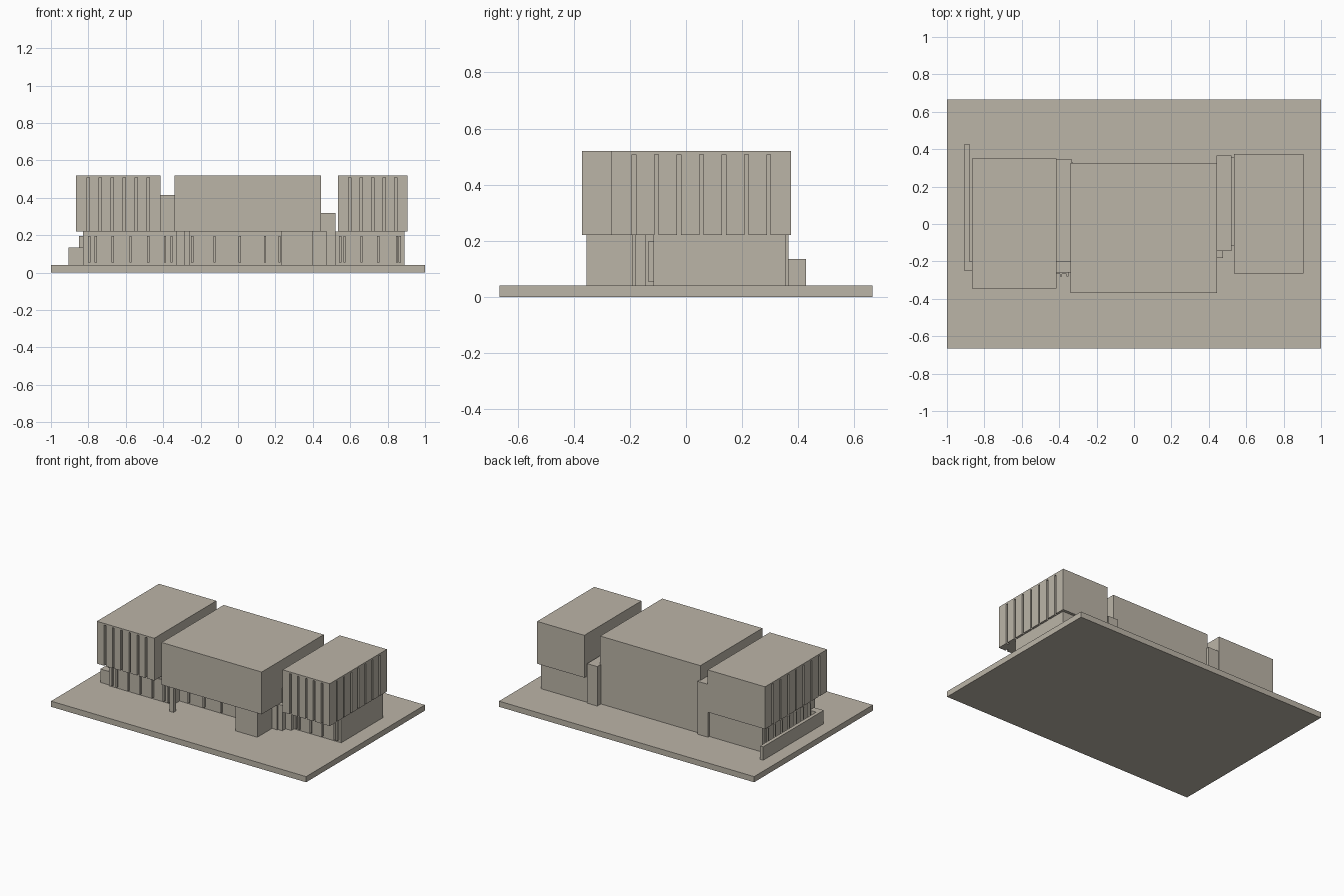
import bpy, bmesh

if "Cube" in bpy.data.objects:
    bpy.data.objects.remove(bpy.data.objects["Cube"])

stone = bpy.data.materials.new("warm_grey")
stone.diffuse_color = (0.50, 0.46, 0.39, 1.0)
stone.use_nodes = True
stone.node_tree.nodes["Principled BSDF"].inputs["Base Color"].default_value = stone.diffuse_color

GROUND, DECK, ROOF = 0.04, 0.22, 0.52


def finish(name, bm):
    bmesh.ops.recalc_face_normals(bm, faces=bm.faces)
    mesh = bpy.data.meshes.new(name)
    bm.to_mesh(mesh)
    bm.free()
    mesh.materials.append(stone)
    obj = bpy.data.objects.new(name, mesh)
    bpy.context.collection.objects.link(obj)
    return obj


def add_prism(bm, outline, z0, z1):
    low = [bm.verts.new((x, y, z0)) for x, y in outline]
    face = bm.faces.new(low)
    new = bmesh.ops.extrude_face_region(bm, geom=[face])["geom"]
    for v in new:
        if isinstance(v, bmesh.types.BMVert):
            v.co.z = z1


def rect(x0, x1, y0, y1):
    return [(x0, y0), (x1, y0), (x1, y1), (x0, y1)]


def prism(name, outline, z0, z1):
    bm = bmesh.new()
    add_prism(bm, outline, z0, z1)
    return finish(name, bm)


def box(name, x0, x1, y0, y1, z0, z1):
    return prism(name, rect(x0, x1, y0, y1), z0, z1)


def ribbed_block(name, x0, x1, y0, y1, grooves, width=0.014, depth=0.018):
    """Upper storey; grooves maps a side (0 front, 1 right, 2 back, 3 left) to a groove count."""
    corners = rect(x0, x1, y0, y1)
    outline = []
    for side, (ax, ay) in enumerate(corners):
        bx, by = corners[(side + 1) % 4]
        length = abs(bx - ax) + abs(by - ay)
        dx, dy = (bx - ax) / length, (by - ay) / length
        outline.append((ax, ay))
        n = grooves.get(side, 0)
        for i in range(1, n + 1):
            mid = length * i / (n + 1)
            for t, d in ((-1, 0), (-1, depth), (1, depth), (1, 0)):
                s = mid + t * width / 2
                outline.append((ax + dx * s - dy * d, ay + dy * s + dx * d))
    bm = bmesh.new()
    add_prism(bm, outline, DECK, ROOF - 0.012)
    add_prism(bm, corners, ROOF - 0.012, ROOF)
    return finish(name, bm)


def window_band(name, a0, a1, wall, mullions, axis="x", out=0.02, z0=0.055, z1=0.197):
    """Glazing plate with upright fins, standing on a wall facing -y (axis x) or -x (axis y)."""
    bm = bmesh.new()

    def bar(s0, s1, d, lo, hi):
        shape = (s0, s1, wall - d, wall) if axis == "x" else (wall - d, wall, s0, s1)
        add_prism(bm, rect(*shape), lo, hi)

    bar(a0, a1, 0.006, z0, z1)
    for m in mullions:
        bar(m - 0.006, m + 0.006, out, z0, z1)
    return finish(name, bm)


# Ground slab
box("ground_slab", -1, 1, -0.665, 0.665, 0, GROUND)

# Upper storeys
ribbed_block("left_upper_block", -0.865, -0.415, -0.345, 0.35, {0: 6, 3: 7})
box("middle_upper_block", -0.34, 0.445, -0.37, 0.325, DECK, ROOF)
ribbed_block("right_upper_block", 0.535, 0.905, -0.265, 0.375, {0: 5, 1: 7})

# Lower storeys
box("left_lower_block", -0.83, -0.325, -0.26, 0.33, GROUND, DECK)
box("middle_lower_block", -0.335, 0.44, -0.19, 0.325, GROUND, DECK)
box("right_lower_block", 0.52, 0.89, -0.115, 0.355, GROUND, DECK)

# Entrance volume and post under the middle overhang
box("entrance_box", 0.23, 0.40, -0.355, -0.15, GROUND, DECK)
box("entrance_post", -0.287, -0.257, -0.355, -0.325, GROUND, DECK)

# Links between the blocks
box("left_link", -0.415, -0.332, -0.20, 0.345, GROUND, 0.415)
box("right_link", 0.44, 0.52, -0.145, 0.365, GROUND, 0.32)
box("right_link_porch", 0.40, 0.475, -0.182, -0.14, GROUND, DECK)

# Window bands
window_band("left_front_windows", -0.80, -0.35, -0.26, [-0.795, -0.76, -0.67, -0.575, -0.48, -0.39, -0.355])
window_band("left_side_windows", -0.19, 0.30, -0.83, [-0.18 + 0.078 * i for i in range(7)], axis="y")
window_band("middle_front_windows", -0.25, 0.23, -0.19, [-0.244, -0.125, 0.01, 0.145, 0.222])
window_band("right_front_windows", 0.54, 0.87, -0.115, [0.547, 0.57, 0.66, 0.75, 0.85, 0.865])

# Low garden wall with a short return to the building
prism("garden_wall", [(-0.905, -0.25), (-0.83, -0.25), (-0.83, -0.20), (-0.88, -0.20),
                      (-0.88, 0.428), (-0.905, 0.428)], GROUND, 0.135)
